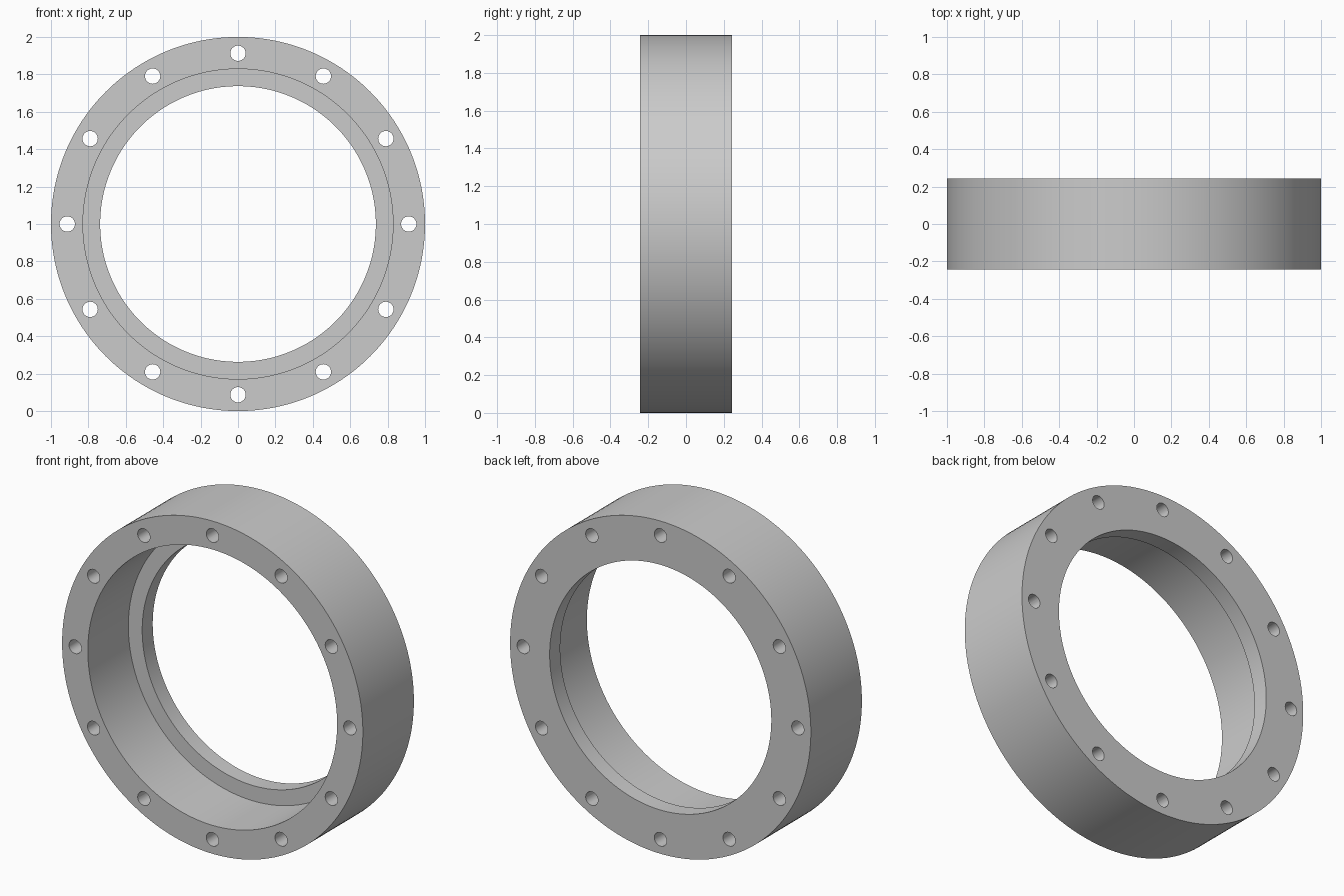
import bpy, bmesh
from math import pi, sin, cos, radians
from mathutils import Matrix, Vector

if "Cube" in bpy.data.objects:
    bpy.data.objects.remove(bpy.data.objects["Cube"])

HALF, SEG, LIP = 0.2425, 192, 0.1
CENTER = Vector((0, 0, 1))

# Ring body: profile (radius, y) with a wide bore and a retaining lip at the back
profile = [(1.0, -HALF), (1.0, HALF), (0.737, HALF), (0.737, HALF - LIP),
           (0.829, HALF - LIP), (0.829, -HALF)]
n = len(profile)
bm = bmesh.new()
rings = []
for i in range(SEG):
    a = 2 * pi * i / SEG
    rings.append([bm.verts.new(CENTER + Vector((r * cos(a), y, r * sin(a)))) for r, y in profile])
for i in range(SEG):
    p, q = rings[i], rings[(i + 1) % SEG]
    for j in range(n):
        k = (j + 1) % n
        bm.faces.new((p[j], p[k], q[k], q[j]))
bmesh.ops.recalc_face_normals(bm, faces=bm.faces)
mesh = bpy.data.meshes.new("flange_ring")
bm.to_mesh(mesh)
bm.free()
ring = bpy.data.objects.new("flange_ring", mesh)
bpy.context.collection.objects.link(ring)

# Bolt hole cutter: twelve pins parallel to the axis
bm = bmesh.new()
for i in range(12):
    a = 2 * pi * i / 12
    pos = CENTER + Vector((0.913 * cos(a), 0, 0.913 * sin(a)))
    bmesh.ops.create_cone(bm, cap_ends=True, segments=32, radius1=0.041, radius2=0.041, depth=0.8,
                          matrix=Matrix.Translation(pos) @ Matrix.Rotation(pi / 2, 4, 'X'))
mesh = bpy.data.meshes.new("bolt_hole_cutter")
bm.to_mesh(mesh)
bm.free()
cutter = bpy.data.objects.new("bolt_hole_cutter", mesh)
bpy.context.collection.objects.link(cutter)
cutter.hide_render = True

# Drill the holes, then drop the cutter
mod = ring.modifiers.new("bolt_holes", 'BOOLEAN')
mod.operation = 'DIFFERENCE'
mod.solver = 'EXACT'
mod.object = cutter
bpy.context.view_layer.objects.active = ring
ring.select_set(True)
bpy.ops.object.modifier_apply(modifier=mod.name)
bpy.data.objects.remove(cutter)

# Smooth walls, crisp rims
bpy.ops.object.shade_smooth_by_angle(angle=radians(30))
